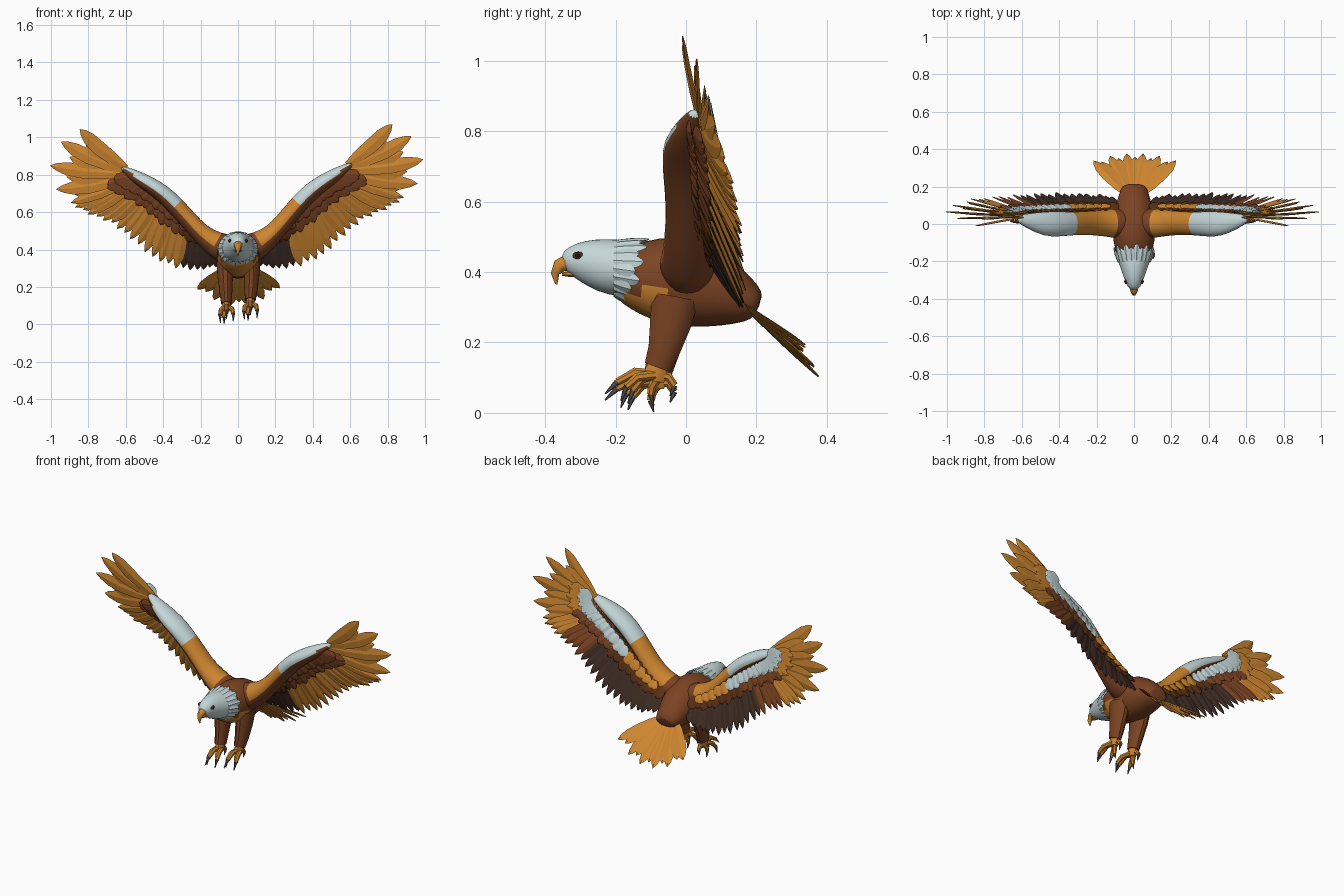
import bpy, bmesh, math
from mathutils import Vector, Matrix

if "Cube" in bpy.data.objects:
    bpy.data.objects.remove(bpy.data.objects["Cube"])

COLOURS = [("golden feather", (0.62, 0.24, 0.03)), ("brown feather", (0.20, 0.057, 0.017)),
           ("dark feather", (0.052, 0.026, 0.019)), ("pale feather", (0.56, 0.68, 0.69)),
           ("umber covert", (0.11, 0.03, 0.007)), ("claw grey", (0.10, 0.09, 0.09)),
           ("eye black", (0.01, 0.008, 0.008))]
GOLD, BROWN, DARK, PALE, UMBER, CLAW, BLACK = range(7)
MATS = []
for n, c in COLOURS:
    m = bpy.data.materials.new(n)
    m.diffuse_color = (*c, 1)
    m.use_nodes = True
    m.node_tree.nodes["Principled BSDF"].inputs["Base Color"].default_value = m.diffuse_color
    MATS.append(m)

ROLL = -0.016   # slight bank of the wings and tail


def finish(bm, name, mirror=False, roll=False, subsurf=0, smooth=None):
    bmesh.ops.recalc_face_normals(bm, faces=bm.faces)
    me = bpy.data.meshes.new(name)
    bm.to_mesh(me)
    bm.free()
    for m in MATS:
        me.materials.append(m)
    ob = bpy.data.objects.new(name, me)
    bpy.context.collection.objects.link(ob)
    if mirror:
        ob.modifiers.new("mirror", 'MIRROR').use_mirror_merge = False
    if subsurf:
        s = ob.modifiers.new("subsurf", 'SUBSURF')
        s.levels = s.render_levels = subsurf
    if roll:
        ob.rotation_euler = (0, ROLL, 0)
        ob.location = (-0.4 * ROLL, 0, 0)
    if smooth:
        bpy.ops.object.select_all(action='DESELECT')
        ob.select_set(True)
        bpy.context.view_layer.objects.active = ob
        bpy.ops.object.shade_smooth_by_angle(angle=math.radians(smooth))
    return ob


def loft(bm, rings, rule, ref=(1, 0, 0), seg=12):
    """Skin elliptical rings (x, y, z, radius along ref, other radius)."""
    pts = [Vector(r[:3]) for r in rings]
    loops, faces = [], []
    for i, r in enumerate(rings):
        t = (pts[min(i + 1, len(pts) - 1)] - pts[max(i - 1, 0)]).normalized()
        a = Vector(ref)
        a = (a - t * a.dot(t)).normalized()
        b = t.cross(a)
        ang = [2 * math.pi * (k + 0.5) / seg for k in range(seg)]
        loops.append([bm.verts.new(pts[i] + a * r[3] * math.cos(q) + b * r[4] * math.sin(q)) for q in ang])
    for p, q in zip(loops, loops[1:]):
        for k in range(seg):
            j = (k + 1) % seg
            faces.append(bm.faces.new((p[k], p[j], q[j], q[k])))
    faces += [bm.faces.new(loops[0]), bm.faces.new(loops[-1])]
    bmesh.ops.recalc_face_normals(bm, faces=faces)
    for f in faces:
        f.material_index = rule if isinstance(rule, int) else rule(f.calc_center_median(), f.normal)


SHAPE = [(0, 0.4), (0.25, 0.85), (0.55, 1), (0.78, 0.9), (0.92, 0.5), (1, 0.04)]


def feather(bm, root, tip, width, n, front, back, bend=0.0, thick=0.006):
    """Thin ridged blade; front colour lies on the side n points to."""
    root, tip, n = Vector(root), Vector(tip), Vector(n)
    d = tip - root
    n = (n - d * n.dot(d) / d.length_squared).normalized()
    side = d.normalized().cross(n)
    rows = []
    for t, w in SHAPE:
        c = root + d * t + side * bend * d.length * math.sin(math.pi * t)
        s, h = side * w * width / 2, n * thick * (0.3 + 0.7 * w)
        rows.append([bm.verts.new(v) for v in (c - s, c + h, c + s, c - h)])
    for p, q in zip(rows, rows[1:]):
        for k in range(4):
            j = (k + 1) % 4
            bm.faces.new((p[k], p[j], q[j], q[k])).material_index = front if k < 2 else back
    for e in (rows[0], rows[-1]):
        bm.faces.new(e).material_index = back


# Body, with golden breast
def body_rule(c, n):
    return GOLD if c.y < -0.09 and n.z < -0.1 and c.z < 0.35 else BROWN


def span(y, top, bot, rx):
    return (0, y, (top + bot) / 2, rx, (top - bot) / 2)


bm = bmesh.new()
loft(bm, [span(*r) for r in [(-0.20, 0.45, 0.33, 0.07), (-0.17, 0.47, 0.305, 0.088), (-0.13, 0.49, 0.28, 0.105),
     (-0.05, 0.51, 0.248, 0.12), (0.05, 0.48, 0.236, 0.115), (0.13, 0.42, 0.24, 0.09),
     (0.19, 0.365, 0.255, 0.072), (0.208, 0.335, 0.27, 0.055)]], body_rule, seg=16)
finish(bm, "body", subsurf=1, smooth=35)

# Head with ragged collar
bm = bmesh.new()
loft(bm, [span(*r) for r in [(-0.135, 0.482, 0.335, 0.10), (-0.18, 0.493, 0.325, 0.094), (-0.24, 0.498, 0.342, 0.072),
     (-0.295, 0.492, 0.372, 0.052), (-0.33, 0.472, 0.387, 0.038), (-0.348, 0.45, 0.395, 0.024)]], PALE, seg=16)
finish(bm, "head", subsurf=1, smooth=35)
bm = bmesh.new()
for i in range(22):
    q = 2 * math.pi * i / 22
    out = Vector((math.cos(q), 0, math.sin(q)))
    back = 0.03 if i % 2 else 0.012
    r = Vector((0.084 * out.x, -0.205, 0.41 + 0.077 * out.z))
    e = Vector((0.108 * out.x, -0.155 + back + 0.02 * out.z, 0.402 + 0.092 * out.z))
    feather(bm, r, e, 0.036, out, PALE, PALE)
finish(bm, "collar_feathers")

# Hooked beak, lower jaw and eyes
bm = bmesh.new()
loft(bm, [(0, -0.30, 0.425, 0.03, 0.02), (0, -0.335, 0.428, 0.027, 0.024), (0, -0.36, 0.417, 0.018, 0.02),
          (0, -0.372, 0.395, 0.011, 0.012), (0, -0.368, 0.365, 0.002, 0.003)], GOLD, seg=10)
loft(bm, [(0, -0.295, 0.396, 0.028, 0.010), (0, -0.33, 0.395, 0.02, 0.010), (0, -0.352, 0.394, 0.008, 0.005)], GOLD, seg=8)
finish(bm, "beak", smooth=40)
bm = bmesh.new()
for pos, scale, mat in [((0.043, -0.306, 0.447), (0.007, 0.017, 0.011), UMBER),
                        ((0.046, -0.308, 0.448), (0.007, 0.008, 0.008), BLACK)]:
    res = bmesh.ops.create_uvsphere(bm, u_segments=10, v_segments=6, radius=1,
                                    matrix=Matrix.Translation(pos) @ Matrix.Diagonal((*scale, 1)))
    for f in {f for v in res["verts"] for f in v.link_faces}:
        f.material_index = mat
finish(bm, "eyes", mirror=True, smooth=40)

# Legs, toes and talons
for side, x0, dz in (("left", -0.062, 0.0), ("right", 0.066, 0.018)):
    s = math.copysign(1, x0)
    bm = bmesh.new()
    loft(bm, [(x0 + s * 0.005, -0.03, 0.33, 0.05, 0.07), (x0 + s * 0.006, -0.045, 0.25, 0.042, 0.06),
              (x0 + s * 0.003, -0.062, 0.18, 0.036, 0.047), (x0, -0.08, 0.112 + dz, 0.029, 0.04)], BROWN)
    finish(bm, side + "_leg", smooth=35)
    bm = bmesh.new()
    loft(bm, [(x0, -0.078, 0.13 + dz, 0.022, 0.026), (x0, -0.085, 0.10 + dz, 0.024, 0.035),
              (x0, -0.09, 0.072 + dz, 0.018, 0.03)], GOLD, seg=8)
    toes = [[(0, -0.085, 0.092), (0, -0.145, 0.098), (0, -0.195, 0.07), (0, -0.23, 0.036)],
            [(0.012, -0.09, 0.09), (0.03, -0.14, 0.083), (0.037, -0.17, 0.055), (0.036, -0.185, 0.015)],
            [(-0.012, -0.09, 0.09), (-0.028, -0.125, 0.078), (-0.034, -0.15, 0.048), (-0.032, -0.165, 0.008)],
            [(0, -0.085, 0.09), (0.0, -0.05, 0.085), (0.0, -0.033, 0.06), (0, -0.045, 0.03)],
            [(0.0, -0.08, 0.08), (-0.01, -0.095, 0.06), (-0.012, -0.10, 0.035), (-0.012, -0.092, 0.003)]]
    for toe in toes:
        p = [(x0 + a, b, c + dz) for a, b, c in toe]
        loft(bm, [(*p[0], 0.014, 0.014), (*p[1], 0.013, 0.013), (*p[2], 0.011, 0.011)], GOLD, seg=7)
        loft(bm, [(*p[2], 0.009, 0.009), (*p[3], 0.002, 0.002)], CLAW, seg=6)
    finish(bm, side + "_foot", smooth=40)

# Tail fan
bm = bmesh.new()
for i in range(11):
    u = (i - 5) / 5
    short = 0.02 * (i % 2)
    feather(bm, (0.045 * u, 0.16, 0.31 - 0.003 * (i % 2)),
            (0.22 * u, 0.378 - 0.04 * u * u - short, 0.10 + 0.09 * u * u + short),
            0.068, (0, 0.7, 0.72), GOLD, GOLD)
finish(bm, "tail_feathers", roll=True)

# Wing arms: golden and pale above, brown below
UP = Vector((-0.64, 0, 0.77))


def arm_rule(c, n):
    low = -0.45 if n.y > 0 else -0.05
    if n.dot(UP) < low or c.x < 0.12:
        return BROWN
    return GOLD if c.x < 0.33 else PALE


bm = bmesh.new()
loft(bm, [(0.03, 0.0, 0.39, 0.09, 0.10), (0.12, 0.005, 0.425, 0.078, 0.07), (0.20, 0.005, 0.49, 0.068, 0.052),
          (0.265, 0.005, 0.565, 0.064, 0.05), (0.33, 0.002, 0.64, 0.064, 0.05), (0.40, 0.0, 0.71, 0.07, 0.048),
          (0.47, 0.0, 0.757, 0.068, 0.044), (0.55, 0.015, 0.805, 0.045, 0.034), (0.62, 0.03, 0.85, 0.018, 0.012)],
     arm_rule, ref=(0, 1, 0), seg=14)
finish(bm, "wing_arms", mirror=True, roll=True, subsurf=1, smooth=35)

# Feather guide: root x, root z, tip x, tip y, tip z
GUIDE = [(0.11, 0.45, 0.12, 0.15, 0.31), (0.20, 0.50, 0.22, 0.16, 0.29), (0.28, 0.57, 0.335, 0.165, 0.305),
         (0.36, 0.64, 0.46, 0.165, 0.36), (0.42, 0.69, 0.575, 0.16, 0.465), (0.48, 0.735, 0.68, 0.15, 0.55),
         (0.53, 0.77, 0.80, 0.14, 0.60), (0.555, 0.785, 0.90, 0.125, 0.66), (0.575, 0.80, 0.965, 0.10, 0.737),
         (0.59, 0.82, 0.997, 0.065, 0.865), (0.60, 0.835, 0.935, 0.03, 0.99), (0.59, 0.845, 0.835, -0.01, 1.056)]


def guide(u, frac=1.0, dy=0.0):
    i = min(int(u), len(GUIDE) - 2)
    g = [a + (b - a) * (u - i) for a, b in zip(GUIDE[i], GUIDE[i + 1])]
    root = Vector((g[0], 0.055 - 0.02 * u / 11, g[1]))
    tip = root.lerp(Vector(g[2:]), frac)
    off = Vector((0, dy, 0))
    return root + off, tip + off


FRONT = (0, -1, 0)

# Flight feathers
bm = bmesh.new()
for i in range(22):
    u = i / 3
    r, t = guide(u, 1 - 0.03 * (i % 2), 0.004 * (i % 3 - 1))
    back = DARK if u < 4.4 else BROWN if u < 5.8 else GOLD
    feather(bm, r, t, 0.058, FRONT, DARK if u < 2 else GOLD, back, 0.02)
for u, frac in [(7.5, 0.85), (8, 1), (8.5, 0.82), (9, 1), (9.5, 0.8), (10, 1), (10.5, 0.72), (11, 1)]:
    r, t = guide(u, frac, 0.008 if frac < 1 else 0)
    feather(bm, r, t, 0.078, FRONT, GOLD, GOLD, 0.035)
finish(bm, "flight_feathers", mirror=True, roll=True)

# Overlapping coverts: start, end, count, length, y offset, width, rule for colour
LAYERS = [("under_coverts", 0, 7.5, 20, 0.40, -0.022, 0.062, lambda u: UMBER if u < 2 else BROWN),
          ("under_lesser_coverts", 1, 8, 16, 0.24, -0.04, 0.06, lambda u: BROWN),
          ("upper_coverts", 0, 10, 24, 0.46, 0.018, 0.064, lambda u: UMBER if u < 3.6 else BROWN if u < 7 else GOLD),
          ("upper_lesser_coverts", 0.5, 10.5, 22, 0.25, 0.03, 0.064, lambda u: GOLD if u < 2.8 else PALE)]
for name, u0, u1, count, frac, dy, width, colour in LAYERS:
    bm = bmesh.new()
    for i in range(count):
        u = u0 + (u1 - u0) * i / (count - 1)
        r, t = guide(u, frac * (1 - 0.12 * (i % 2)), dy + 0.002 * (i % 2))
        feather(bm, r, t, width, FRONT, colour(u), colour(u), 0.02)
    finish(bm, name, mirror=True, roll=True)
